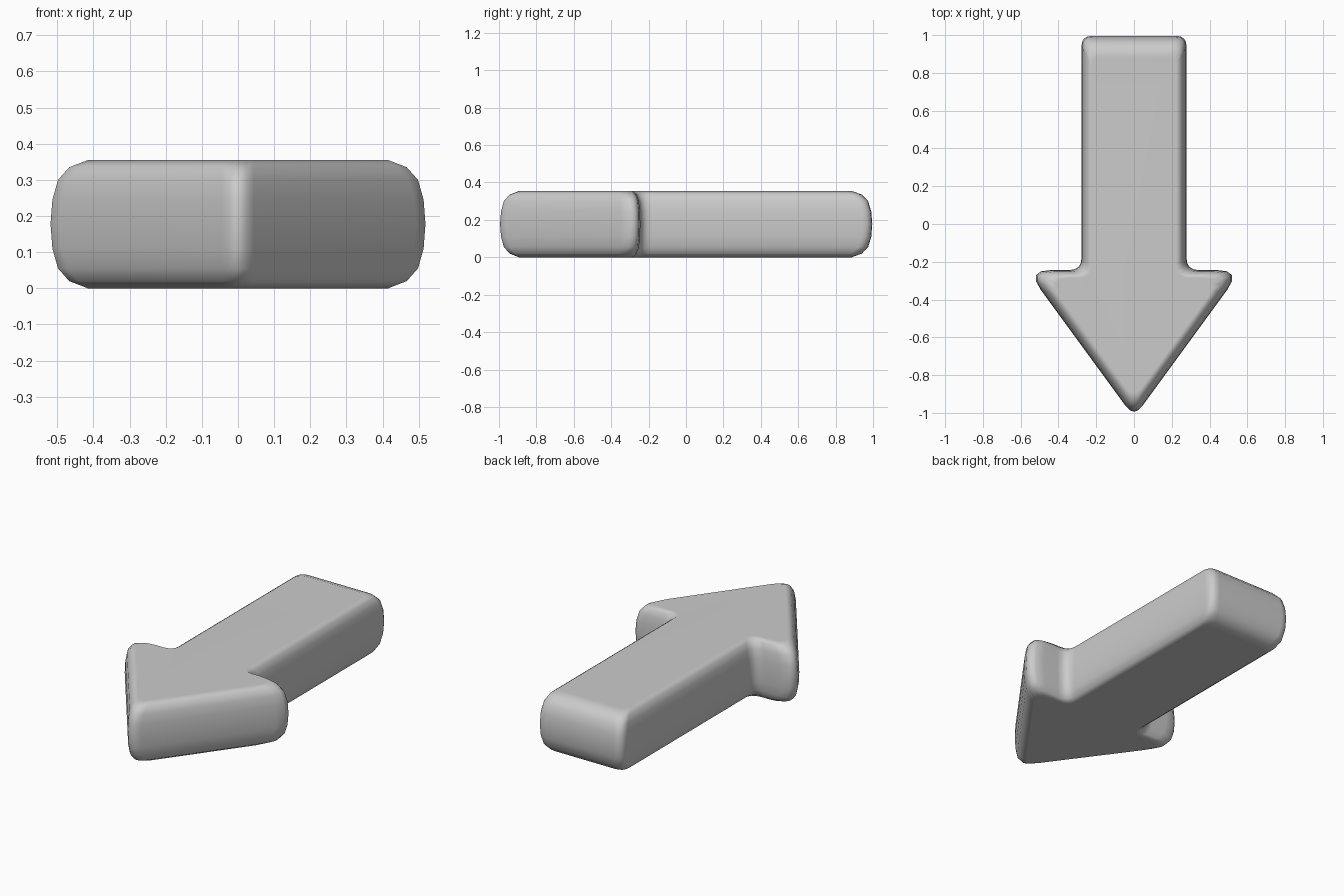
import bpy, bmesh
from mathutils import Vector
from mathutils.geometry import intersect_line_line_2d, interpolate_bezier

if "Cube" in bpy.data.objects:
    bpy.data.objects.remove(bpy.data.objects["Cube"])

H = 0.355
# right half of the outline (tip to tail): x, y, corner rounding, inset of the edge that follows
half = [(0.57, -0.24, 0.13, 0.04), (0.278, -0.24, 0.065, 0.055), (0.278, 1.0, 0.055, 0.11)]
tip = (0, -1.02, 0.074, 0.06)
left = [(-0.278, 1.0, 0.055, 0.055), (-0.278, -0.24, 0.065, 0.04), (-0.57, -0.24, 0.13, 0.06)]
corners = [tip] + half + left
n = len(corners)

# side profile: height, fraction of inset
lower = [(0, 1), (0.02, 0.5), (0.055, 0.2), (0.11, 0.05)]
profile = lower + [(H / 2, 0)] + [(H - z, f) for z, f in reversed(lower)]


def outline(f):
    """Outline with each edge moved inward by its own inset, corners rounded."""
    pts = [Vector(c[:2]) for c in corners]
    lines = []
    for i in range(n):
        a, b = pts[i], pts[(i + 1) % n]
        d = (b - a).normalized()
        off = Vector((-d.y, d.x)) * corners[i][3] * f
        lines.append((a + off, d))
    sharp = []
    for i in range(n):
        (p, d), (q, e) = lines[i - 1], lines[i]
        t = (q - p).cross(e) / d.cross(e)
        sharp.append(p + d * t)
    ring = []
    for i in range(n):
        c, t = sharp[i], corners[i][2]
        a = c + (sharp[i - 1] - c).normalized() * t
        b = c + (sharp[(i + 1) % n] - c).normalized() * t
        for k in range(5):
            u = k / 4
            ring.append(a * (1 - u) ** 2 + c * 2 * u * (1 - u) + b * u * u)
    return ring


# arrow body: stacked outlines with flat caps
bm = bmesh.new()
rings = [[bm.verts.new((p.x, p.y, z)) for p in outline(f)] for z, f in profile]
m = len(rings[0])
for r, s in zip(rings, rings[1:]):
    for i in range(m):
        j = (i + 1) % m
        bm.faces.new((r[i], r[j], s[j], s[i]))
bm.faces.new(rings[0][::-1])
bm.faces.new(rings[-1])
bmesh.ops.translate(bm, verts=bm.verts, vec=(0, -0.004, 0))
bmesh.ops.recalc_face_normals(bm, faces=bm.faces)
for face in bm.faces:
    face.smooth = True
mesh = bpy.data.meshes.new("arrow")
bm.to_mesh(mesh)
bm.free()
arrow = bpy.data.objects.new("arrow", mesh)
bpy.context.collection.objects.link(arrow)

# keep the flat caps evenly shaded
mod = arrow.modifiers.new("cap_normals", 'WEIGHTED_NORMAL')
mod.keep_sharp = True
